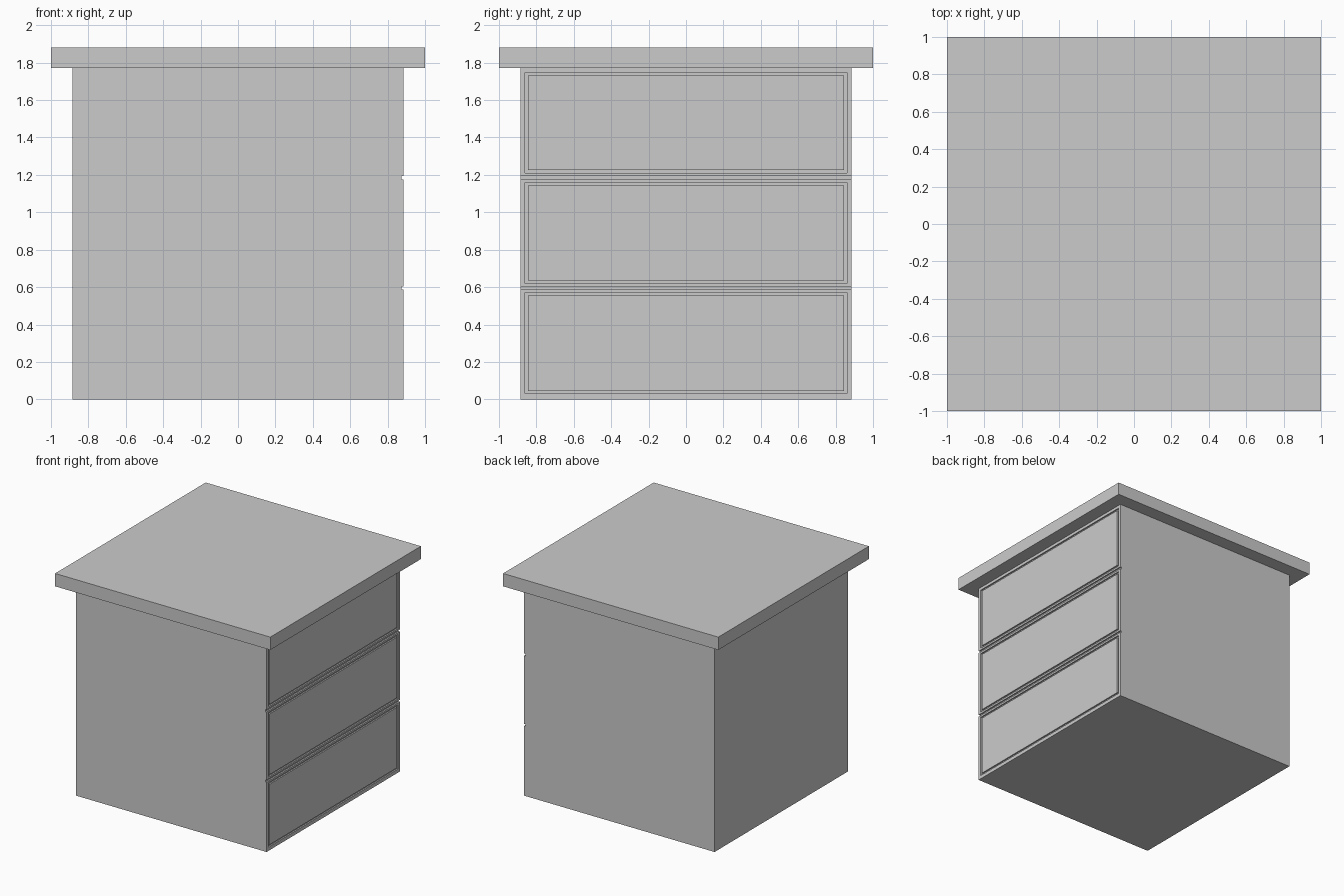
import bpy, bmesh

if "Cube" in bpy.data.objects:
    bpy.data.objects.remove(bpy.data.objects["Cube"])

H = 0.885      # half width of the cabinet body
D = 0.012      # depth of the grooves


def box(name, x, y, z):
    bm = bmesh.new()
    bmesh.ops.create_cube(bm, size=1)
    for v in bm.verts:
        v.co = [r[0] if c < 0 else r[1] for c, r in zip(v.co, (x, y, z))]
    mesh = bpy.data.meshes.new(name)
    bm.to_mesh(mesh)
    bm.free()
    obj = bpy.data.objects.new(name, mesh)
    bpy.context.collection.objects.link(obj)
    return obj


def drawer_front(name, z0, z1, p0, p1):
    # slab with a rectangular groove around a flush centre panel
    obj = box(name, (H - D, H), (-H, H), (z0, z1))
    bm = bmesh.new()
    bm.from_mesh(obj.data)
    bm.normal_update()
    face = max(bm.faces, key=lambda f: f.normal.x)
    bmesh.ops.inset_region(bm, faces=[face], thickness=0.02)
    for v in face.verts:
        v.co.y = 0.86 if v.co.y > 0 else -0.86
        v.co.z = p1 if v.co.z > (z0 + z1) / 2 else p0
    for thickness, depth in ((0, -D * 0.95), (0.022, 0), (0, D * 0.95)):
        bmesh.ops.inset_region(bm, faces=[face], thickness=thickness)
        for v in face.verts:
            v.co.x += depth
    bm.to_mesh(obj.data)
    bm.free()


# Cabinet body and overhanging top
box("cabinet_body", (-H, H - D), (-H, H), (0, 1.772))
box("table_top", (-1, 1), (-1, 1), (1.772, 1.88))

# Three drawer fronts on the right side, separated by narrow gaps
drawer_front("bottom_drawer_front", 0, 0.586, 0.03, 0.57)
drawer_front("middle_drawer_front", 0.603, 1.176, 0.619, 1.16)
drawer_front("top_drawer_front", 1.194, 1.772, 1.21, 1.748)
